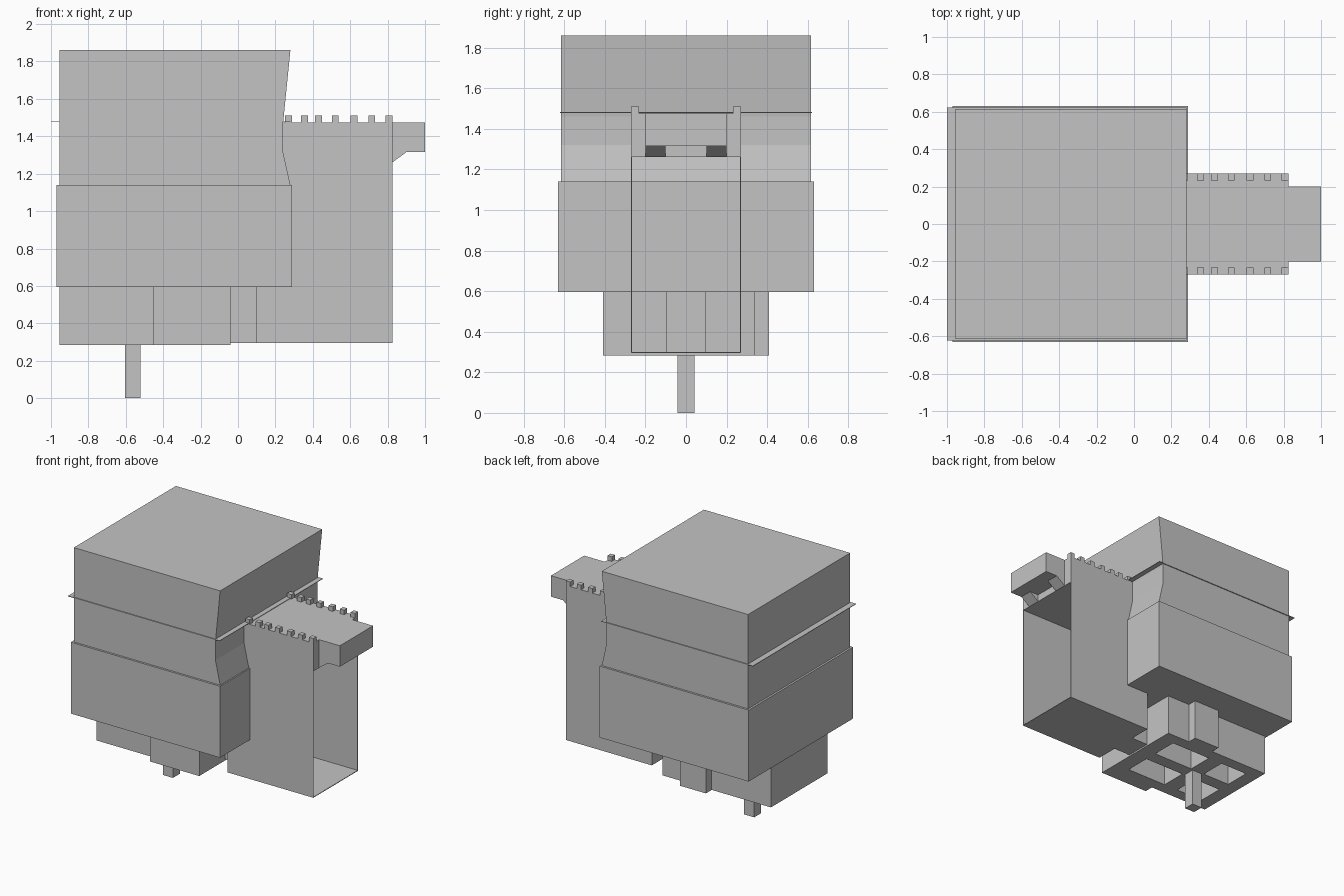
import bpy
import bmesh

cube = bpy.data.objects.get("Cube")
if cube:
    bpy.data.objects.remove(cube, do_unlink=True)

grey = bpy.data.materials.new("plain_grey")
grey.use_nodes = True
colour = (0.55, 0.55, 0.55, 1)
grey.diffuse_color = colour
grey.node_tree.nodes["Principled BSDF"].inputs["Base Color"].default_value = colour


def prism(name, outline, direction):
    """Extrude a closed outline of 3D points along a direction."""
    bm = bmesh.new()
    face = bm.faces.new([bm.verts.new(p) for p in outline])
    made = bmesh.ops.extrude_face_region(bm, geom=[face])["geom"]
    verts = [v for v in made if isinstance(v, bmesh.types.BMVert)]
    bmesh.ops.translate(bm, verts=verts, vec=direction)
    bmesh.ops.recalc_face_normals(bm, faces=bm.faces)
    mesh = bpy.data.meshes.new(name)
    bm.to_mesh(mesh)
    bm.free()
    mesh.materials.append(grey)
    obj = bpy.data.objects.new(name, mesh)
    bpy.context.collection.objects.link(obj)
    return obj


def side_prism(name, xz, y0, y1):
    return prism(name, [(x, y0, z) for x, z in xz], (0, y1 - y0, 0))


def box(name, x0, x1, y0, y1, z0, z1):
    return side_prism(name, [(x0, z0), (x1, z0), (x1, z1), (x0, z1)], y0, y1)


# Housing: wide lower block, upper block with a pinched end, thin flange
box("lower_housing", -0.97, 0.29, -0.63, 0.63, 0.595, 1.14)
side_prism("upper_housing",
           [(-0.955, 1.14), (0.28, 1.14), (0.24, 1.32), (0.24, 1.46),
            (0.28, 1.86), (-0.955, 1.86)], -0.615, 0.615)
box("thin_flange", -1.0, 0.28, -0.622, 0.622, 1.478, 1.482)

# Base: stepped outline with open pits around the post
base = prism("base", [(x, y, 0.283) for x, y in [
    (-0.955, -0.34), (-0.455, -0.34), (-0.455, -0.41), (-0.04, -0.41),
    (-0.04, 0.34), (-0.235, 0.34), (-0.235, 0.41), (-0.455, 0.41),
    (-0.455, 0.34), (-0.955, 0.34)]], (0, 0, 0.312))
bpy.context.view_layer.objects.active = base
for x0, x1 in ((-0.85, -0.62), (-0.5, -0.16)):
    for y0, y1 in ((-0.25, -0.05), (0.05, 0.25)):
        cutter = box("pit_cutter", x0, x1, y0, y1, 0.2, 0.55)
        cutter.hide_render = True
        mod = base.modifiers.new("pit", "BOOLEAN")
        mod.operation = "DIFFERENCE"
        mod.solver = "EXACT"
        mod.object = cutter
        bpy.ops.object.modifier_apply(modifier=mod.name)
        bpy.data.objects.remove(cutter, do_unlink=True)
box("centre_post", -0.605, -0.52, -0.042, 0.042, 0, 0.4)

# Tall side duct: thin walls and floor, open at the outer end, solid cap
T = 0.005
box("duct_floor", 0.1, 0.825, -0.27, 0.27, 0.295, 0.295 + T)
box("duct_cap", 0.2, 0.825, -0.27, 0.27, 1.26, 1.475)
box("channel_floor", -0.04, 0.1, -0.1, 0.1, 0.295, 0.295 + T)

# Arm at the top of the duct
box("arm", 0.82, 1.0, -0.2, 0.2, 1.315, 1.475)

for side, s in (("left", 1), ("right", -1)):
    box(side + "_duct_wall", 0.1, 0.825, s * 0.27, s * (0.27 - T), 0.295, 1.3)
    box(side + "_duct_end", 0.1, 0.1 + T, s * 0.1, s * 0.27, 0.295, 0.6)
    box(side + "_channel_wall", -0.04, 0.1, s * 0.1, s * (0.1 - T), 0.295, 0.6)
    side_prism(side + "_arm_gusset",
               [(0.82, 1.26), (0.825, 1.26), (0.9, 1.315), (0.82, 1.315)],
               s * 0.1, s * 0.2)
    for x in (0.27, 0.355, 0.43, 0.52, 0.62, 0.715, 0.807):
        box(side + "_tooth", x - 0.018, x + 0.018, s * 0.232, s * 0.27, 1.47, 1.51)
